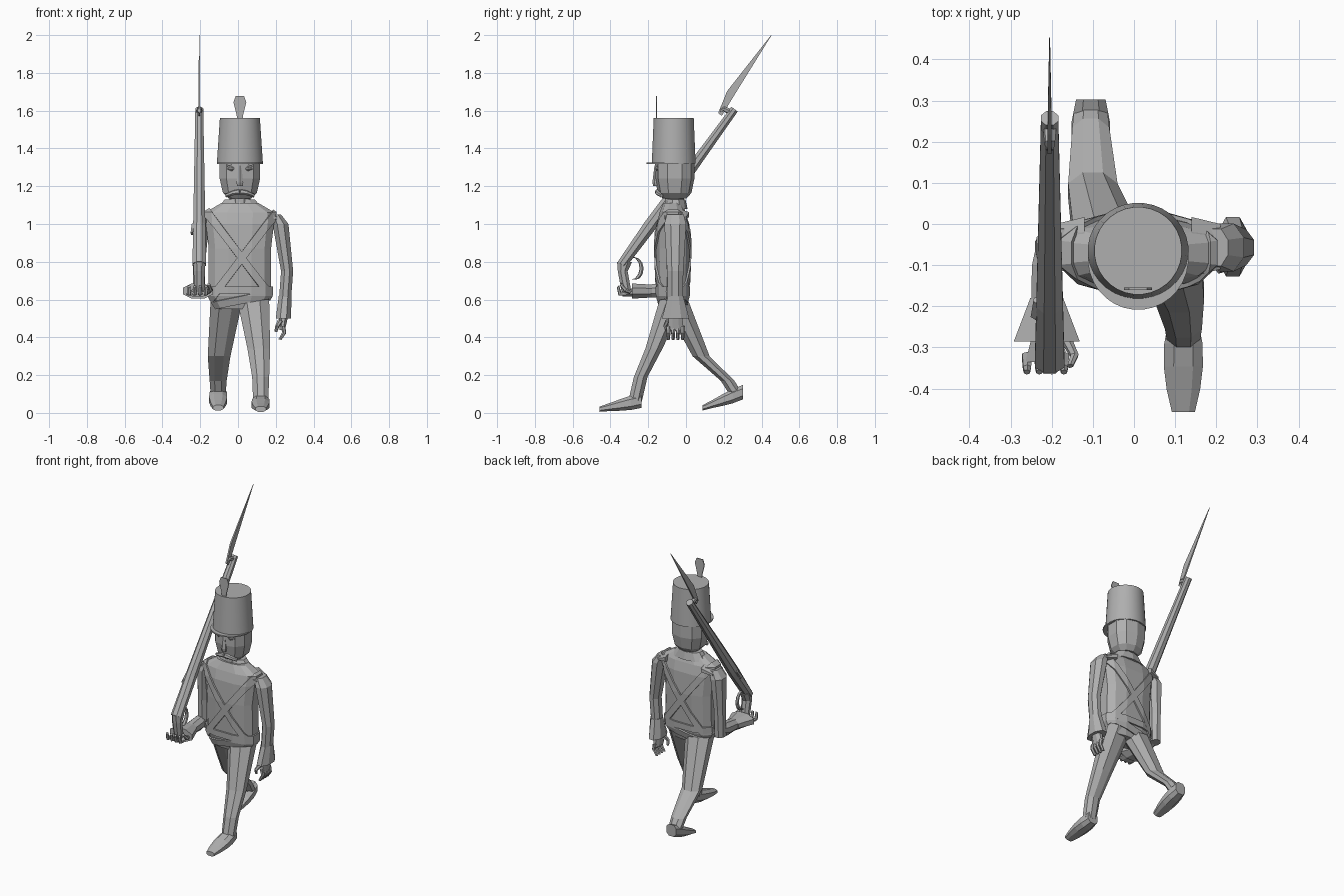
import bpy, bmesh, math
from mathutils import Vector

cube = bpy.data.objects.get("Cube")
if cube:
    bpy.data.objects.remove(cube, do_unlink=True)

grey = bpy.data.materials.new("plain grey")
grey.use_nodes = True
grey.diffuse_color = (0.43, 0.43, 0.43, 1)
grey.node_tree.nodes["Principled BSDF"].inputs["Base Color"].default_value = grey.diffuse_color

RIGHTWARD, BACKWARD, UPWARD = Vector((1, 0, 0)), Vector((0, 1, 0)), Vector((0, 0, 1))
SIDES = (("left", 1), ("right", -1))


def finish(name, bm):
    bmesh.ops.recalc_face_normals(bm, faces=bm.faces)
    mesh = bpy.data.meshes.new(name)
    bm.to_mesh(mesh)
    bm.free()
    mesh.materials.append(grey)
    obj = bpy.data.objects.new(name, mesh)
    bpy.context.collection.objects.link(obj)
    return obj


def sample(values, t):
    """Value at fraction t along an evenly spaced list."""
    place = t * (len(values) - 1)
    index = min(int(place), len(values) - 2)
    return values[index] + (values[index + 1] - values[index]) * (place - index)


def loft(name, points, widths, depths, u=RIGHTWARD, v=BACKWARD, sides=8, power=1.0, count=None):
    """Skin rounded rings along a path; widths run along u, depths along v."""
    points = [Vector(point) for point in points]
    count = count or len(points)
    fit = math.cos(math.pi / sides) ** power

    def bulge(value):
        return math.copysign(abs(value) ** power, value) / fit

    bm = bmesh.new()
    rings = []
    for step in range(count):
        t = step / (count - 1)
        across, deep = u * sample(widths, t), v * sample(depths, t)
        angles = [math.tau * (corner + 0.5) / sides for corner in range(sides)]
        rings.append([bm.verts.new(sample(points, t) + across * bulge(math.cos(angle))
                                   + deep * bulge(math.sin(angle))) for angle in angles])
    for lower, upper in zip(rings, rings[1:]):
        for i in range(sides):
            j = (i + 1) % sides
            bm.faces.new((lower[i], lower[j], upper[j], upper[i]))
    bm.faces.new(rings[0][::-1])
    bm.faces.new(rings[-1])
    return finish(name, bm)


def column(name, y, heights, widths, depths, **options):
    """Upright loft on the body's centre line."""
    return loft(name, [(.01, y, z) for z in heights], widths, depths, **options)


def rod(name, points, radius):
    """Thin bent rod with a tapering tip."""
    direction = (Vector(points[-1]) - Vector(points[0])).normalized()
    u = direction.orthogonal().normalized()
    sizes = (radius, radius * .6)
    return loft(name, points, sizes, sizes, u, direction.cross(u), sides=6)


def band(name, height, normal, half_width):
    """Slice of the jacket between two planes, thickened outward."""
    bm = bmesh.new()
    bm.from_mesh(jacket.data)
    normal = Vector(normal).normalized()
    for side in (1, -1):
        bmesh.ops.bisect_plane(bm, geom=bm.verts[:] + bm.edges[:] + bm.faces[:],
                               plane_co=Vector((.02, 0, height)) + normal * side * half_width,
                               plane_no=normal * side, clear_outer=True)
    thickness = finish(name, bm).modifiers.new("thickness", "SOLIDIFY")
    thickness.thickness = .01
    thickness.offset = 1


# Jacket with crossed straps, belt and hem
jacket = column("jacket", -.07, (.55, .62, .87, 1, 1.06, 1.11),
                (.12, .165, .165, .18, .185, .1), (.06, .08, .09, .085, .07, .05),
                sides=12, power=.75)
for name, side in SIDES:
    band(name + "_strap", .82, (side * .8, 0, .6), .02)
band("waist_belt", .65, (0, 0, 1), .02)
band("jacket_hem", .6, (-.2, 0, 1), .02)

# Collar, neck and head
column("collar", -.055, (1.08, 1.13), (.12, .08), (.06, .05), sides=10)
column("neck", -.06, (1.1, 1.16), (.055, .055), (.05, .05))
column("head", -.06, (1.135, 1.165, 1.24, 1.34), (.06, .09, .107, .107),
       (.06, .085, .1, .1), sides=10, power=.85)

# Face
column("nose", -.155, (1.2, 1.22, 1.31), (.015, .018, .007), (.016, .02, .01), sides=6)
for name, side in SIDES:
    eye = Vector((.01 + side * .042, -.148, 1.293))
    half_eye = RIGHTWARD * side * .025
    loft(name + "_eye", (eye - half_eye, eye, eye + half_eye), (.003, .014, .003),
         (.003, .014, .003), BACKWARD, UPWARD)
    lift = UPWARD * .016
    rod(name + "_brow", (eye - half_eye + lift, eye + lift * 1.5, eye + half_eye + lift), .007)
    rod(name + "_moustache", [(.01 + side * reach, y, z) for reach, y, z in
                              ((0, -.15, 1.17), (.035, -.15, 1.165), (.075, -.13, 1.15))], .014)

# Tall hat with visor and plume
hat = column("hat", -.065, (1.32, 1.56), (.122, .106), (.116, .106), sides=32)
column("hat_visor", -.083, (1.318, 1.326), (.122, .122), (.125, .125), sides=32)
column("plume", -.157, (1.54, 1.58, 1.645, 1.677), (.012, .018, .034, .022), (.003, .003), sides=4)
bpy.ops.object.select_all(action="DESELECT")
hat.select_set(True)
bpy.context.view_layer.objects.active = hat
bpy.ops.object.shade_smooth_by_angle(angle=math.radians(30))

# Legs in mid stride: hip, knee, shin and ankle
strides = {"left": ((-.07, .6), (-.17, .34), (-.24, .19), (-.27, .06)),
           "right": ((-.06, .6), (.08, .3), (.22, .17), (.265, .1))}
soles = {"left": ((-.235, .065), (-.457, .02)), "right": ((.302, .11), (.088, .027))}
for name, side in SIDES:
    outward = (.08, .11, .12, .12) if side > 0 else (.06, .1, .105, .105)
    loft(name + "_leg", [(side * x, *joint) for x, joint in zip(outward, strides[name])],
         (.085, .06, .045, .04), (.07, .045, .036, .036))
    loft(name + "_shoe", [(side * outward[-1], *end) for end in soles[name]],
         (.036, .05, .045, .028), (.038, .038, .024, .014),
         v=UPWARD, power=.8, count=5)

# Shoulders and upper arms
arms = {"left": ((.2, 1.05), (.225, 1), (.26, .75), (.245, .55)),
        "right": ((-.17, 1.05), (-.195, 1), (-.205, .8), (-.208, .62))}
for name, side in SIDES:
    loft(name + "_shoulder", ((.01 + side * .13, -.055, 1.05), (.01 + side * .2, -.055, 1.03)),
         (.025, .012), (.072, .055), UPWARD, BACKWARD, power=.8)
    loft(name + "_arm", [(x, -.057, z) for x, z in arms[name]],
         (.028, .042, .032, .032), (.045, .058, .043, .038))

# Left hand hanging from a flared cuff
loft("left_cuff", ((.25, -.055, .62), (.24, -.055, .5)), (.034, .04), (.04, .072))
loft("left_palm", ((.24, -.055, .51), (.235, -.055, .44)), (.025, .014), (.035, .043))
for finger in range(4):
    y = -.093 + finger * .025
    rod("left_finger", ((.237, y, .46), (.245, y, .425), (.222, y, .388)), .012)
rod("left_thumb", ((.225, -.095, .49), (.208, -.11, .46), (.2, -.1, .43)), .012)

# Right forearm reaching forward to the musket
hand_x = -.212
loft("right_forearm", ((hand_x, -.05, .66), (hand_x, -.1, .65), (hand_x, -.21, .645)),
     (.025, .036, .038), (.03, .042, .032), v=UPWARD)
loft("right_cuff", ((hand_x, -.18, .645), (hand_x, -.285, .645)), (.04, .08), (.034, .04), v=UPWARD)
loft("right_palm", ((hand_x, -.27, .64), (hand_x, -.335, .63)), (.035, .052), (.024, .015), v=UPWARD)
for finger in range(4):
    x = hand_x - .048 + finger * .03
    rod("right_finger", ((x, -.32, .63), (x, -.35, .63), (x, -.36, .67)), .012)
rod("right_thumb", ((-.16, -.29, .64), (-.145, -.32, .65), (-.155, -.345, .68)), .012)

# Musket leaning back over the shoulder
gun_x = -.205
butt, muzzle = Vector((gun_x, -.34, .785)), Vector((gun_x, .257, 1.608))
across = (muzzle - butt).normalized().cross(RIGHTWARD)
loft("musket", (butt, muzzle), (.036, .021), (.026, .034, .03, .025, .021), v=across, count=5)
loft("musket_grip", ((gun_x, -.325, .8), (gun_x, -.335, .75), (gun_x, -.315, .64)),
     (.033, .03, .026), (.04, .026, .026))
guard_angles = [math.pi * (step / 6 - .5) for step in range(7)]
rod("trigger_guard", [(gun_x, -.28 + .045 * math.cos(angle), .765 + .06 * math.sin(angle))
                      for angle in guard_angles], .012)
lock = butt.lerp(muzzle, .2) - RIGHTWARD * .03
rod("musket_lock", (lock, lock + (muzzle - butt) * .06), .015)

# Bayonet fixed beside the muzzle
rod("bayonet_socket", ((gun_x, .24, 1.59), (gun_x, .2, 1.61), (gun_x, .18, 1.6)), .015)
loft("bayonet_blade", ((gun_x, .18, 1.58), (gun_x, .235, 1.69), (gun_x, .452, 2)),
     (.005, .005, .001), (.012, .022, .001), v=across, sides=4)
